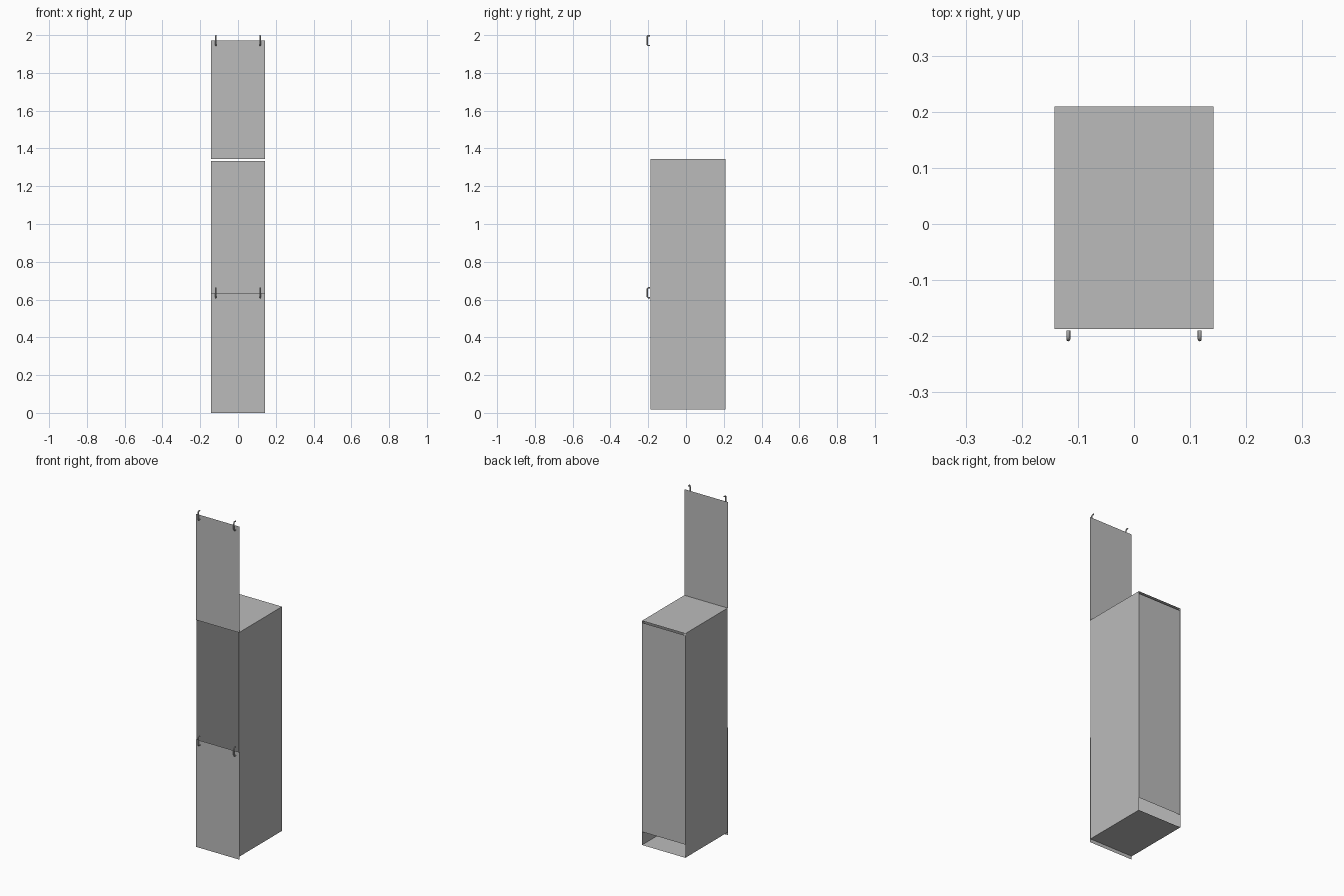
import bpy
import math
from mathutils import Vector

if "Cube" in bpy.data.objects:
    bpy.data.objects.remove(bpy.data.objects["Cube"])

grey = bpy.data.materials.new("plain grey")
grey.diffuse_color = (0.5, 0.5, 0.5, 1)
grey.use_nodes = True
grey.node_tree.nodes["Principled BSDF"].inputs["Base Color"].default_value = grey.diffuse_color

W = 0.142                 # half width
FRONT, BACK = -0.187, 0.209
DOOR_Y = -0.190


def make_mesh(name, verts, faces):
    mesh = bpy.data.meshes.new(name)
    mesh.from_pydata(verts, [], faces)
    mesh.materials.append(grey)
    obj = bpy.data.objects.new(name, mesh)
    bpy.context.collection.objects.link(obj)
    return obj


def sheet(name, lo, hi):
    """Single flat panel; lo and hi agree on exactly one axis."""
    flat = [i for i in range(3) if lo[i] == hi[i]][0]
    u, v = [i for i in range(3) if i != flat]
    verts = []
    for a, b in ((0, 0), (1, 0), (1, 1), (0, 1)):
        p = list(lo)
        p[u] = (lo[u], hi[u])[a]
        p[v] = (lo[v], hi[v])[b]
        verts.append(p)
    return make_mesh(name, verts, [(0, 1, 2, 3)])


def handle(name, x, z):
    """Bow handle: a small tube swept along a C-shaped path."""
    h, out, r, sides = 0.026, DOOR_Y - 0.0155, 0.0036, 8
    path = [(DOOR_Y, -h), (out + 0.005, -h), (out + 0.001, -h * 0.85), (out, -h * 0.6),
            (out, h * 0.6), (out + 0.001, h * 0.85), (out + 0.005, h), (DOOR_Y, h)]
    pts = [Vector(p) for p in path]
    verts, faces = [], []
    for i, p in enumerate(pts):
        t = (pts[min(i + 1, len(pts) - 1)] - pts[max(i - 1, 0)]).normalized()
        n = Vector((-t.y, t.x))
        for k in range(sides):
            a = 2 * math.pi * k / sides
            q = p + n * r * math.cos(a)
            verts.append((x + r * math.sin(a), q.x, z + q.y))
    for i in range(len(pts) - 1):
        for k in range(sides):
            j = (k + 1) % sides
            faces.append((i * sides + k, i * sides + j,
                          (i + 1) * sides + j, (i + 1) * sides + k))
    obj = make_mesh(name, verts, faces)
    obj.data.shade_smooth()
    return obj


# Cabinet carcass
for side, s in (("left", -1), ("right", 1)):
    sheet(side + "_side", (s * W, FRONT, 0.018), (s * W, BACK, 1.345))
sheet("top_panel", (-W, FRONT, 1.345), (W, BACK, 1.345))
sheet("bottom_panel", (-W, FRONT, 0.018), (W, BACK, 0.018))
sheet("back_panel", (-W, BACK - 0.002, 0.095), (W, BACK - 0.002, 1.333))

# Doors: the lower one closed, the upper one standing above the carcass
for name, z0, z1 in (("lower_door", 0.0, 0.636), ("upper_door", 1.343, 1.971)):
    sheet(name, (-W, DOOR_Y, z0), (W, DOOR_Y, z1))
    for side, s in (("left", -1), ("right", 1)):
        handle(name + "_handle_" + side, s * 0.117, z1)
